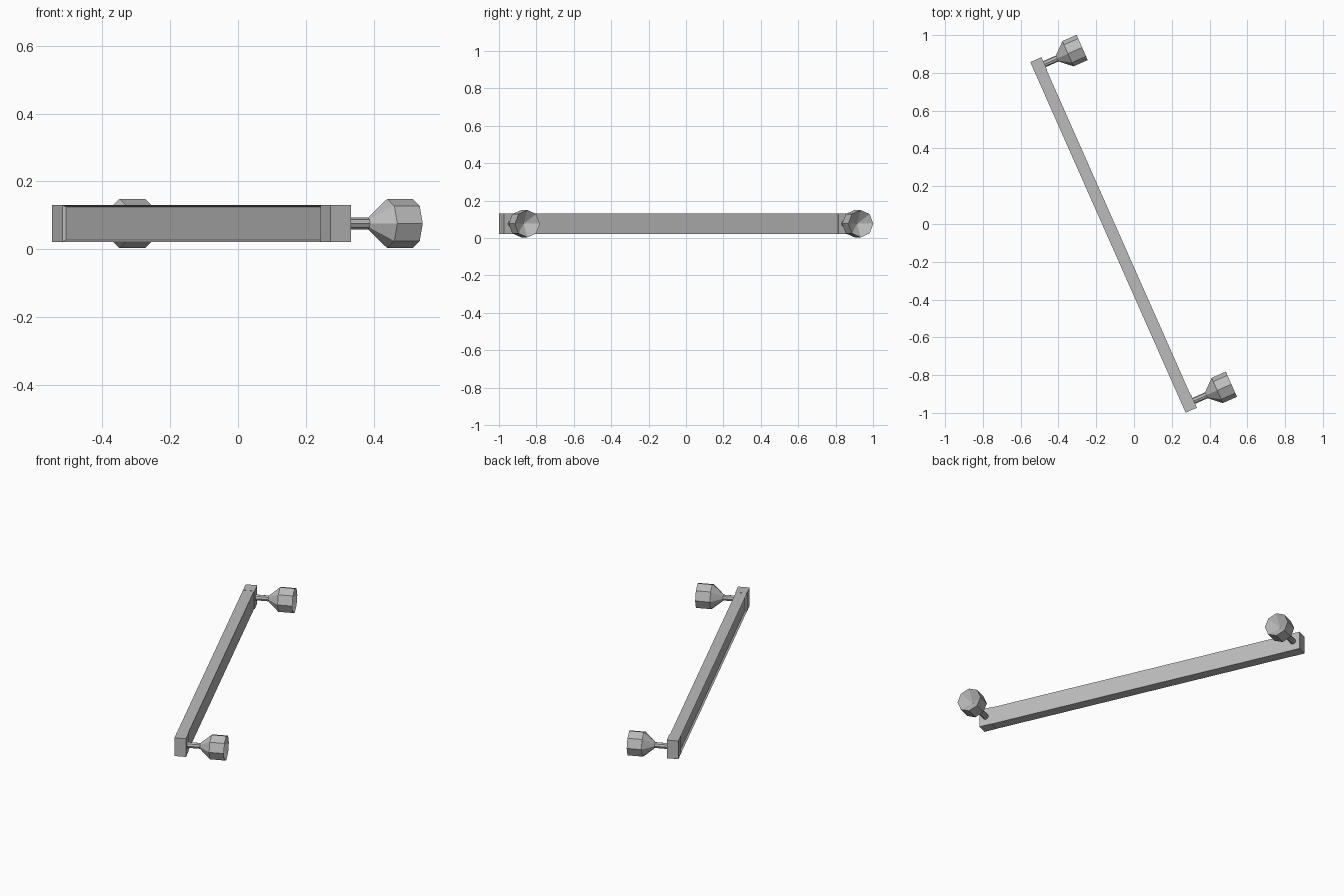
import bpy, bmesh, math
from mathutils import Matrix, Vector

if "Cube" in bpy.data.objects:
    bpy.data.objects.remove(bpy.data.objects["Cube"], do_unlink=True)

LENGTH, WIDTH, BOTTOM, TOP = 2.03, 0.065, 0.021, 0.131
BLOCK = 0.075
MID_Z = (BOTTOM + TOP) / 2

# Local x points towards the knobs, local y runs along the bar
placing = Matrix.Translation((-0.108, -0.058, 0)) @ Matrix.Rotation(math.radians(23.9), 4, "Z")

metal = bpy.data.materials.new("grey metal")
metal.use_nodes = True
grey = (0.5, 0.5, 0.5, 1)
metal.diffuse_color = grey
metal.node_tree.nodes["Principled BSDF"].inputs["Base Color"].default_value = grey


def finish(name, bm):
    bmesh.ops.recalc_face_normals(bm, faces=bm.faces)
    mesh = bpy.data.meshes.new(name)
    bm.to_mesh(mesh)
    bm.free()
    mesh.materials.append(metal)
    obj = bpy.data.objects.new(name, mesh)
    obj.matrix_world = placing
    bpy.context.collection.objects.link(obj)


def box(name, low, high, recess=0):
    low, high = Vector(low), Vector(high)
    bm = bmesh.new()
    bmesh.ops.create_cube(bm, size=1)
    bmesh.ops.scale(bm, vec=high - low, verts=bm.verts)
    bmesh.ops.translate(bm, vec=(low + high) / 2, verts=bm.verts)
    if recess:
        # Shallow panel sunk into the outer face
        bm.normal_update()
        outer = [f for f in bm.faces if f.normal.x < -0.9]
        bmesh.ops.inset_region(bm, faces=outer, thickness=0.007)
        bmesh.ops.translate(bm, vec=(recess, 0, 0), verts=outer[0].verts)
    finish(name, bm)


def knob(name, y):
    # Stem, flare, straight rim and hollow cup: (distance, radius)
    profile = [(0.028, 0.017), (0.105, 0.017), (0.168, 0.073), (0.25, 0.073)]
    sides = 8
    bm = bmesh.new()
    rings = []
    for x, radius in profile:
        turns = [2 * math.pi * i / sides for i in range(sides)]
        rings.append([bm.verts.new((x, y + radius * math.cos(a), MID_Z + radius * math.sin(a)))
                      for a in turns])
    pit = bm.verts.new((0.2, y, MID_Z))
    for i in range(sides):
        j = (i + 1) % sides
        for a, b in zip(rings, rings[1:]):
            bm.faces.new((a[i], a[j], b[j], b[i]))
        bm.faces.new((rings[-1][i], rings[-1][j], pit))
    bm.faces.new(rings[0])
    finish(name, bm)


# Long bar between the end blocks
half, inner = WIDTH / 2, LENGTH / 2 - BLOCK
box("bar", (-half, -inner, BOTTOM + 0.001), (half - 0.003, inner, TOP - 0.001), recess=0.01)

# End blocks and their knobs
for side, name in ((1, "back"), (-1, "front")):
    ends = sorted((side * inner, side * LENGTH / 2))
    box(name + "_end_block", (-half, ends[0], BOTTOM), (half, ends[1], TOP))
    knob(name + "_knob", side * 0.975)
